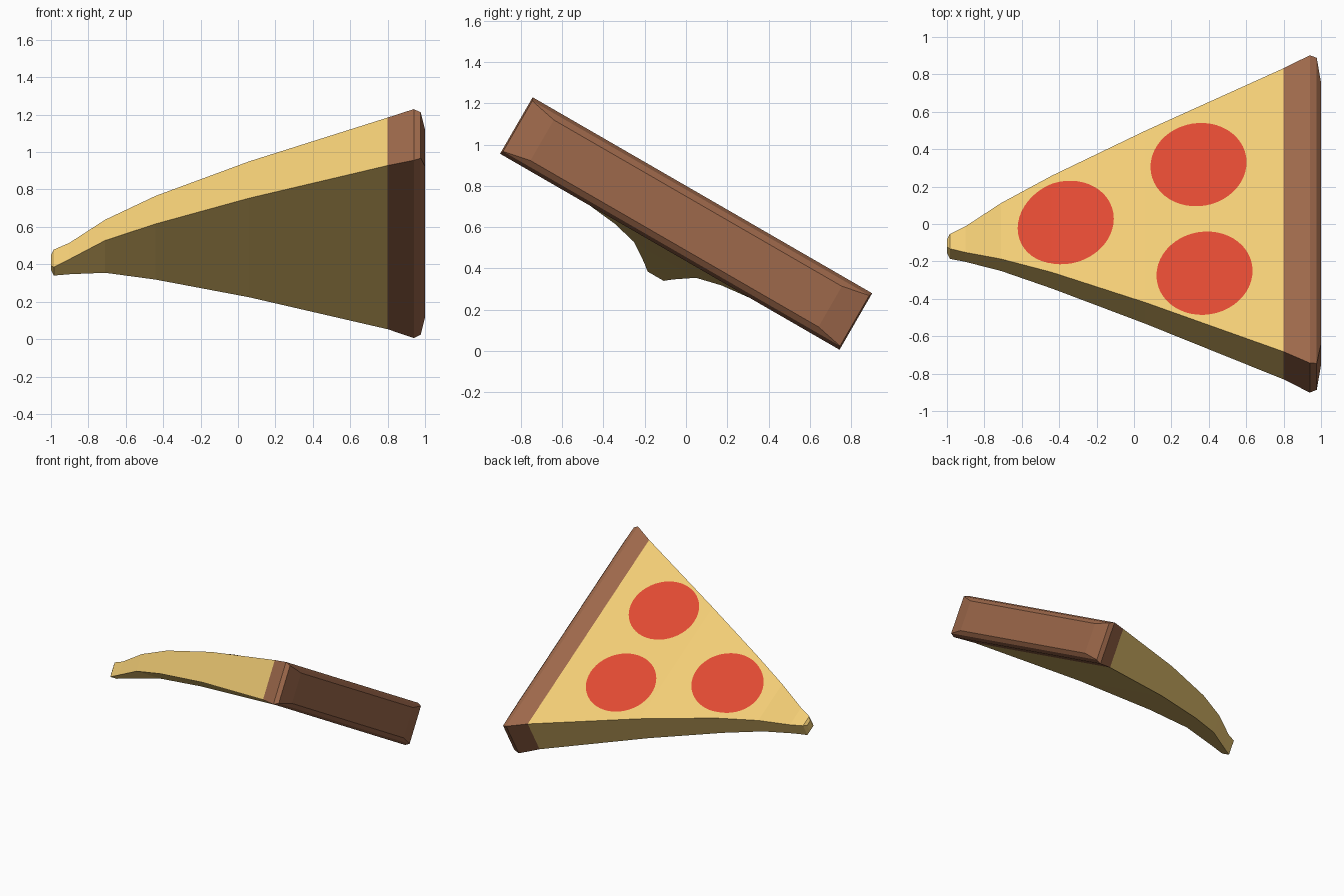
import bpy, bmesh, math

if "Cube" in bpy.data.objects:
    bpy.data.objects.remove(bpy.data.objects["Cube"])

TILT = math.radians(-30)
LIFT = 0.617

# Cross-sections along the slice: x, half width, underside height, top height
SLICE = [(-1.0, 0.022, -0.272, -0.205), (-0.985, 0.045, -0.294, -0.186),
         (-0.9, 0.081, -0.265, -0.164), (-0.71, 0.173, -0.203, -0.075),
         (-0.44, 0.298, -0.173, 0.0), (0.06, 0.53, -0.148, 0.079),
         (0.8, 0.875, -0.146, 0.15)]
CRUST = [SLICE[-1], (0.94, 0.95, -0.157, 0.159),
         (0.977, 0.943, -0.14, 0.143), (1.0, 0.806, -0.112, 0.115)]


def material(name, rgb):
    m = bpy.data.materials.new(name)
    m.diffuse_color = (*rgb, 1)
    m.use_nodes = True
    m.node_tree.nodes["Principled BSDF"].inputs["Base Color"].default_value = m.diffuse_color
    return m


def finish(bm, name, mat):
    mesh = bpy.data.meshes.new(name)
    bm.to_mesh(mesh)
    bm.free()
    mesh.materials.append(mat)
    ob = bpy.data.objects.new(name, mesh)
    bpy.context.collection.objects.link(ob)
    ob.rotation_euler.x = TILT
    ob.location.z = LIFT


def loft(name, sections, mat, cap):
    bm = bmesh.new()
    rings = [[bm.verts.new((x, y, z)) for y, z in
              ((-w, lo), (w, lo), (w, hi), (-w, hi))]
             for x, w, lo, hi in sections]
    for a, b in zip(rings, rings[1:]):
        for i in range(4):
            j = (i + 1) % 4
            bm.faces.new((a[i], a[j], b[j], b[i]))
    end = bm.faces.new(rings[cap])
    bmesh.ops.recalc_face_normals(bm, faces=bm.faces)
    # Make sure the end cap points outward along x
    bm.normal_update()
    if end.normal.x * (1 if cap else -1) < 0:
        bmesh.ops.reverse_faces(bm, faces=bm.faces)
    finish(bm, name, mat)


def top_height(x):
    for a, b in zip(SLICE, SLICE[1:]):
        if x <= b[0]:
            return a[3] + (b[3] - a[3]) * (x - a[0]) / (b[0] - a[0])
    return SLICE[-1][3]


def topping(name, cx, cy, mat, r=0.257):
    # Disc creased where the slice bends, then laid on its top surface
    bm = bmesh.new()
    bmesh.ops.create_circle(bm, cap_ends=True, segments=48, radius=r)
    bmesh.ops.translate(bm, verts=bm.verts, vec=(cx, cy, 0))
    for s in SLICE:
        bmesh.ops.bisect_plane(bm, geom=bm.verts[:] + bm.edges[:] + bm.faces[:],
                               plane_co=(s[0], 0, 0), plane_no=(1, 0, 0))
    for v in bm.verts:
        v.co.z = top_height(v.co.x) + 0.004
    bm.normal_update()
    for f in bm.faces:
        if f.normal.z < 0:
            f.normal_flip()
    finish(bm, name, mat)


cheese = material("cheese", (0.89, 0.61, 0.18))
crust = material("crust", (0.34, 0.14, 0.07))
red = material("topping", (0.74, 0.067, 0.032))

# Drooping slice and its bevelled crust
loft("cheese_slice", SLICE, cheese, 0)
loft("crust", CRUST, crust, -1)

# Round toppings
for i, (x, y) in enumerate([(-0.365, 0.0), (0.345, 0.303), (0.377, -0.369)]):
    topping(f"round_topping_{i + 1}", x, y, red)
